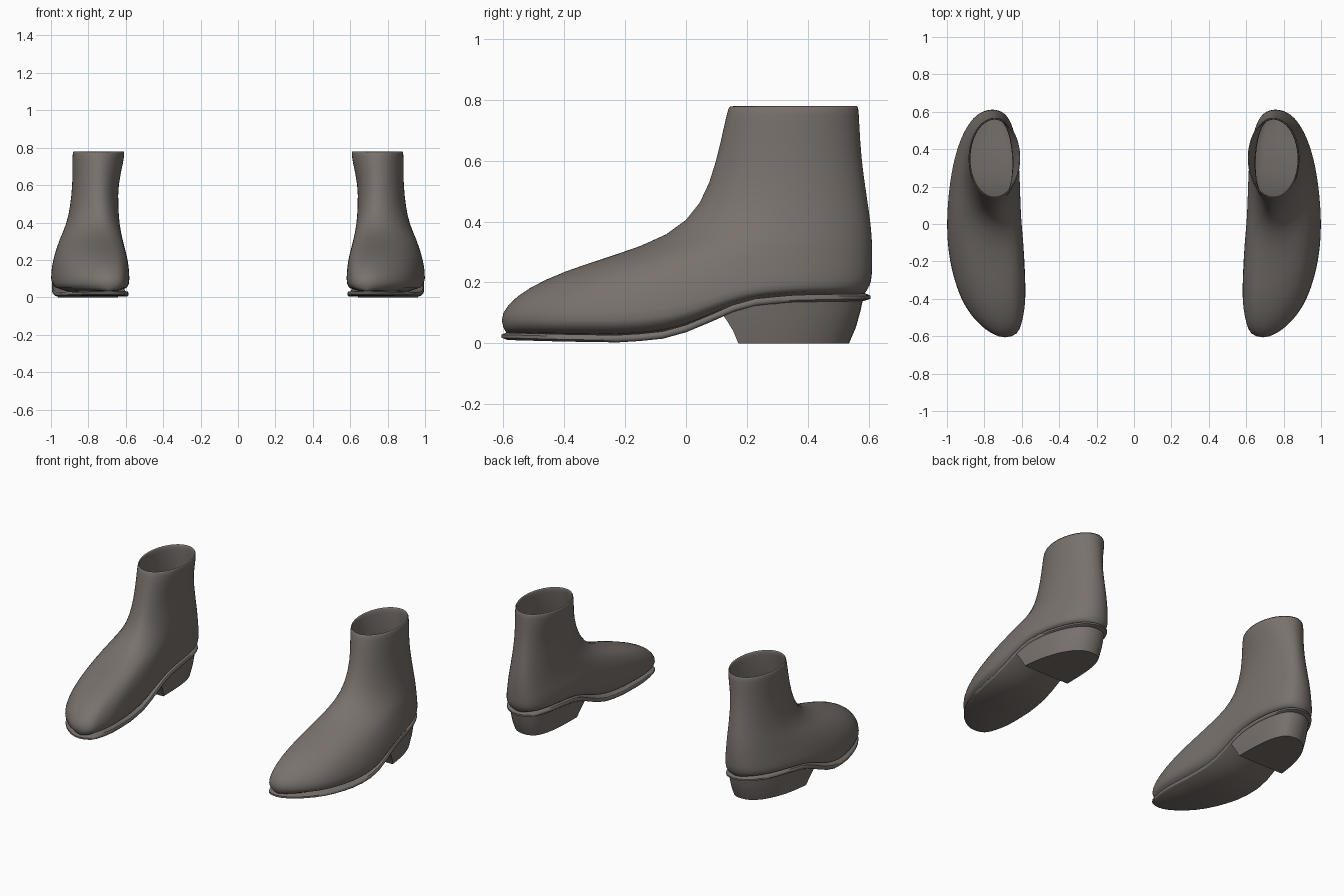
import bpy, bmesh, math

if "Cube" in bpy.data.objects:
    bpy.data.objects.remove(bpy.data.objects["Cube"])

# Plan outline of the boot, from toe to heel in 15 degree steps
HALF = 0.612
OUTER = [.69, .76, .838, .91, .96, .992, 1.002, .993, .972, .937, .89, .832, .76]
INNER = [.69, .625, .597, .58, .58, .588, .603, .609, .614, .628, .653, .692, .76]
# Underside of the sole: (y, z)
SOLE = [(-.62, .012), (-.4, .006), (-.2, .003), (-.05, .018), (.05, .055),
        (.13, .095), (.22, .122), (.35, .135), (.62, .14)]
N = 24


def spline(table, p):
    """Catmull-Rom lookup in an evenly spaced table, p in 0..1."""
    f = min(max(p, 0), 1) * (len(table) - 1)
    i = min(int(f), len(table) - 2)
    u = f - i
    b, c = table[i], table[i + 1]
    a = table[i - 1] if i else 2 * b - c
    d = table[i + 2] if i + 2 < len(table) else 2 * c - b
    return b + .5 * u * (c - a + u * (2*a - 5*b + 4*c - d + u * (3*(b - c) + d - a)))


def sole_z(y):
    for (y0, z0), (y1, z1) in zip(SOLE, SOLE[1:]):
        if y <= y1:
            return z0 + (z1 - z0) * (y - y0) / (y1 - y0)
    return SOLE[-1][1]


def sides(p, scale=1.0):
    """Inner and outer x at outline position p, narrowed about their middle."""
    i, o = spline(INNER, p), spline(OUTER, p)
    m, h = (i + o) / 2, (o - i) / 2 * scale
    return m - h, m + h


leather = bpy.data.materials.new("leather")
leather.diffuse_color = (.19, .165, .15, 1)
leather.use_nodes = True
leather.node_tree.nodes["Principled BSDF"].inputs["Base Color"].default_value = leather.diffuse_color


def loft(name, rings, cap_top=True):
    """Each ring is a list of (inner x, outer x, y, z) stations."""
    bm = bmesh.new()
    loops = []
    for r in rings:
        pts = [(i, y, z) for i, o, y, z in r] + [(o, y, z) for i, o, y, z in reversed(r)]
        loops.append([bm.verts.new(p) for p in pts])
    k = len(loops[0])
    for a, b in zip(loops, loops[1:]):
        for i in range(k):
            j = (i + 1) % k
            bm.faces.new((a[i], a[j], b[j], b[i]))
    for lp in [loops[0]] + ([loops[-1]] if cap_top else []):
        for i in range(k // 2 - 1):
            bm.faces.new((lp[i], lp[i + 1], lp[k - 2 - i], lp[k - 1 - i]))
    bmesh.ops.remove_doubles(bm, verts=bm.verts, dist=1e-4)
    bmesh.ops.recalc_face_normals(bm, faces=bm.faces)
    me = bpy.data.meshes.new(name)
    bm.to_mesh(me)
    bm.free()
    me.materials.append(leather)
    ob = bpy.data.objects.new(name, me)
    bpy.context.collection.objects.link(ob)
    bpy.ops.object.select_all(action='DESELECT')
    ob.select_set(True)
    bpy.context.view_layer.objects.active = ob
    return ob


# Upper: front y, z; back y, z; blend to collar oval; inner waist pinch
LEVELS = [
    (-.590, .030, .585, .158, .00, .015),
    (-.614, .075, .606, .190, .00, .00),
    (-.592, .125, .612, .220, .05, .00),
    (-.522, .182, .613, .258, .15, .00),
    (-.402, .237, .613, .302, .30, .01),
    (-.250, .285, .611, .355, .46, .02),
    (-.050, .352, .603, .425, .72, .03),
    (.054, .455, .588, .520, .90, .036),
    (.100, .600, .576, .610, 1.0, .036),
    (.126, .720, .569, .720, 1.0, .008),
    (.140, .782, .567, .782, 1.0, .00),
]
rings = []
for k, (yf, zf, yb, zb, m, pinch) in enumerate(LEVELS):
    ring = []
    follow = max(0, 1 - .17 * k)          # how closely the ring follows the sole curve
    for s in range(N + 1):
        p = s / N
        c, w = math.cos(p * math.pi), math.sin(p * math.pi)
        t = (1 - c) / 2
        y = yf + (yb - yf) * t
        curve = (sole_z(y) - sole_z(yf)) / (sole_z(yb) - sole_z(yf))
        z = zf + (zb - zf) * (t + (curve - t) * follow)
        i, o = sides(p, .96 if k == 0 else 1)
        i += (.745 - .140 * w - i) * m + pinch * w
        o += (.745 + .140 * w - o) * m
        ring.append((i, o, y, z))
    rings.append(ring)
upper = loft("boot_upper", rings, cap_top=False)
bpy.ops.object.shade_smooth()
wall = upper.modifiers.new("wall", 'SOLIDIFY')
wall.thickness, wall.offset = .01, -1
sub = upper.modifiers.new("smooth", 'SUBSURF')
sub.levels = sub.render_levels = 1

# Sole: thin slab following the arch
rings = []
for lift, scale in [(0, .93), (.007, .965), (.017, .965), (.024, .94)]:
    ring = []
    for s in range(N + 1):
        y = -HALF * math.cos(s / N * math.pi) * (scale + .025)
        ring.append((*sides(s / N, scale), y, sole_z(y) + lift))
    rings.append(ring)
sole = loft("boot_sole", rings)
bpy.ops.object.shade_smooth_by_angle(angle=math.radians(50))

# Heel: tapered D-shaped block with a straight front
rings = []
for h, yf, yb, scale in [(0, .172, .535, .82), (.35, .155, .558, .87),
                         (.7, .133, .573, .91), (1, .115, .583, .94)]:
    ring = []
    for s in range(15):
        q = math.sin(s / 14 * math.pi / 2)
        y = yf + (yb - yf) * q
        plan = .115 + (HALF - .115) * q
        p = math.acos(max(-1, min(1, -plan / HALF))) / math.pi
        ring.append((*sides(p, scale), y, (sole_z(y) + .014) * h))
    rings.append(ring)
heel = loft("boot_heel", rings)
bpy.ops.object.shade_smooth_by_angle(angle=math.radians(40))

# Mirror everything into a pair
for ob in (upper, sole, heel):
    ob.modifiers.new("pair", 'MIRROR').use_axis[0] = True
